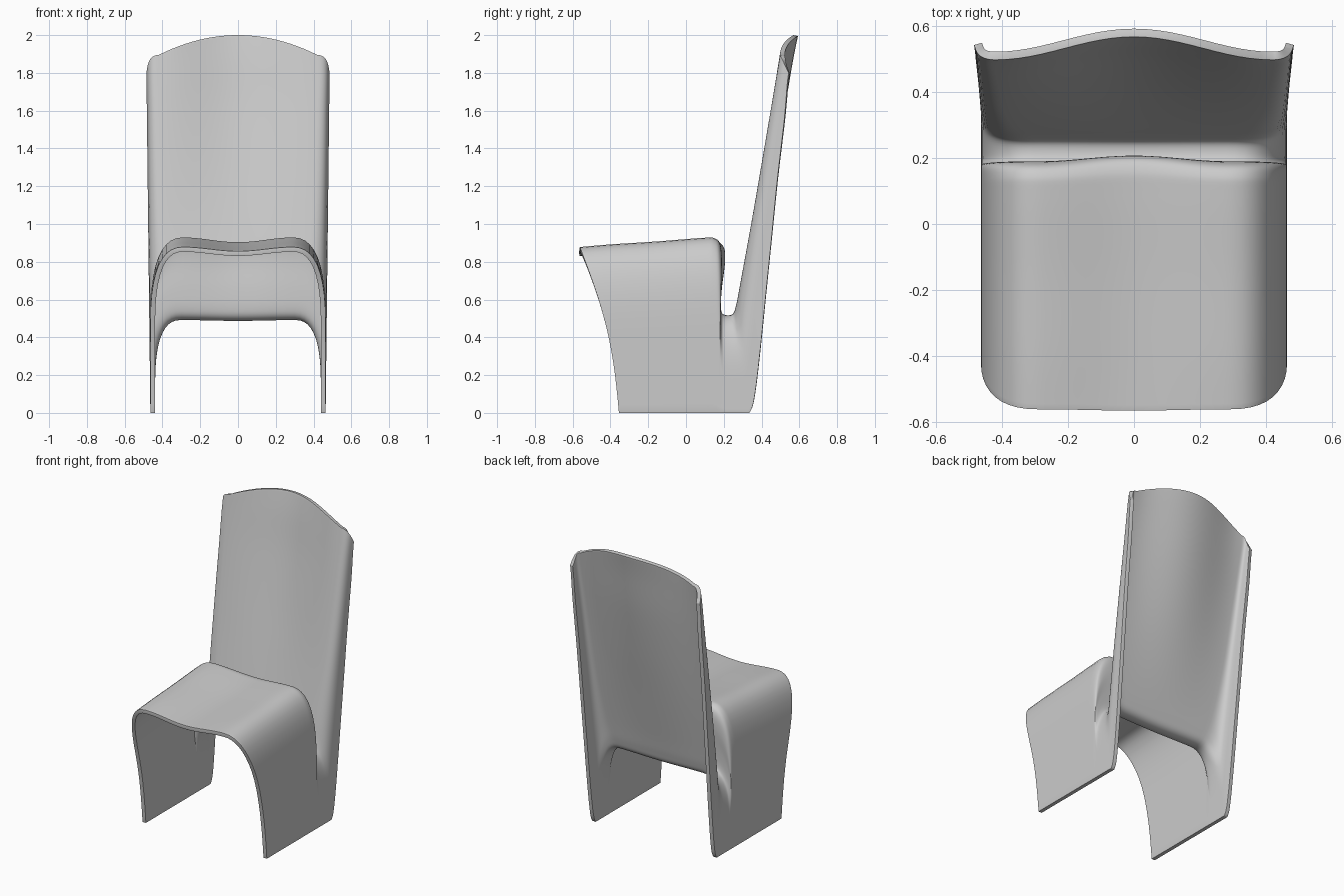
import bpy, math
from mathutils import Vector

if "Cube" in bpy.data.objects:
    bpy.data.objects.remove(bpy.data.objects["Cube"])

# Stations from the front lip over the seat, down the slot and up the backrest:
# crease y, z | outer edge y, z | corner radius in x, corner share of side | centre shift y, z
STATIONS = [
    (-.562, .878, -.355, 0, .17, .45, -.004, -.022),
    (-.40, .892, -.25, 0, .17, .45, 0, -.026),
    (-.15, .908, -.08, 0, .17, .45, 0, -.026),
    (.08, .926, .08, 0, .17, .45, .005, -.026),
    (.150, .925, .13, 0, .17, .45, .015, -.024),
    (.182, .890, .15, 0, .17, .45, .02, -.018),
    (.190, .80, .165, 0, .17, .48, .016, -.01),
    (.182, .66, .18, 0, .16, .52, .008, 0),
    (.182, .56, .20, 0, .16, .6, .003, 0),
    (.198, .522, .22, 0, .16, .65, 0, -.004),
    (.245, .522, .29, 0, .15, .65, 0, -.004),
    (.265, .57, .335, 0, .13, .65, 0, 0),
    (.290, .70, .372, .15, .10, .6, .004, 0),
    (.345, 1.0, .440, .80, .07, .6, .018, 0),
    (.397, 1.3, .483, 1.23, .06, .6, .034, 0),
    (.448, 1.6, .520, 1.55, .05, .6, .05, .02),
    (.482, 1.80, .535, 1.73, .045, .6, .06, .07),
    (.498, 1.895, .543, 1.80, .05, .7, .07, .105),
]
STEPS, SIDE, CORNER, MID = 6, 10, 10, 24


def catmull(a, b, c, d, t):
    return [.5 * (2 * q + (r - p) * t + (2 * p - 5 * q + 4 * r - s) * t * t
                  + (3 * q - p - 3 * r + s) * t ** 3) for p, q, r, s in zip(a, b, c, d)]


def stations():
    n = len(STATIONS)
    for i in range(n - 1):
        quad = [STATIONS[min(max(k, 0), n - 1)] for k in range(i - 1, i + 3)]
        for k in range(STEPS):
            yield catmull(*quad, k / STEPS)
    yield STATIONS[-1]


def row(st):
    """Points from the left edge, across the middle, to the right edge."""
    py, pz, ey, ez, rx, share, dy, dz = st
    ez = max(ez, 0)
    crease = Vector((.462 + .008 * min(max((pz - .6) / 1.3, 0), 1), py, pz))
    edge = Vector((.464 + .021 * ez / 1.8, ey, ez))
    bow = .04 * max(-py / .56, 0)
    start = edge.lerp(crease, 1 - share)
    h = crease.x - rx
    end = Vector((h, py, pz))
    half = [edge.lerp(start, k / SIDE) for k in range(SIDE)]
    for k in range(CORNER):
        t = k / CORNER
        half.append(start.lerp(crease, t).lerp(crease.lerp(end, t), t))
    for p in half:
        p.y += bow * math.sin(math.pi * min(max((p.z - ez) / (pz - ez), 0), 1))
    mid = []
    for k in range(MID + 1):
        x = -h + 2 * h * k / MID
        wave = .5 + .5 * math.cos(math.pi * x / h)
        arch = 1 - (x / h) ** 2
        mid.append(Vector((x, py + dy * wave, pz + dz * (arch if dz > 0 else wave))))
    left = [Vector((-p.x, p.y, p.z)) for p in half]
    return left + mid + half[::-1]


# One continuous shell: legs, seat, slot and backrest
rows = [row(s) for s in stations()]
n = len(rows[0])
faces = [(i * n + j, i * n + j + 1, (i + 1) * n + j + 1, (i + 1) * n + j)
         for i in range(len(rows) - 1) for j in range(n - 1)]
mesh = bpy.data.meshes.new("chair_shell")
mesh.from_pydata([p for r in rows for p in r], [], faces)
shell = bpy.data.objects.new("chair_shell", mesh)
bpy.context.collection.objects.link(shell)

# Sheet thickness and softened rim
solid = shell.modifiers.new("thickness", 'SOLIDIFY')
solid.thickness = .025
solid.offset = -1
bevel = shell.modifiers.new("soft_rim", 'BEVEL')
bevel.width = .007
bevel.segments = 3
bevel.limit_method = 'ANGLE'
bevel.angle_limit = math.radians(60)

bpy.context.view_layer.objects.active = shell
shell.select_set(True)
bpy.ops.object.shade_smooth()
